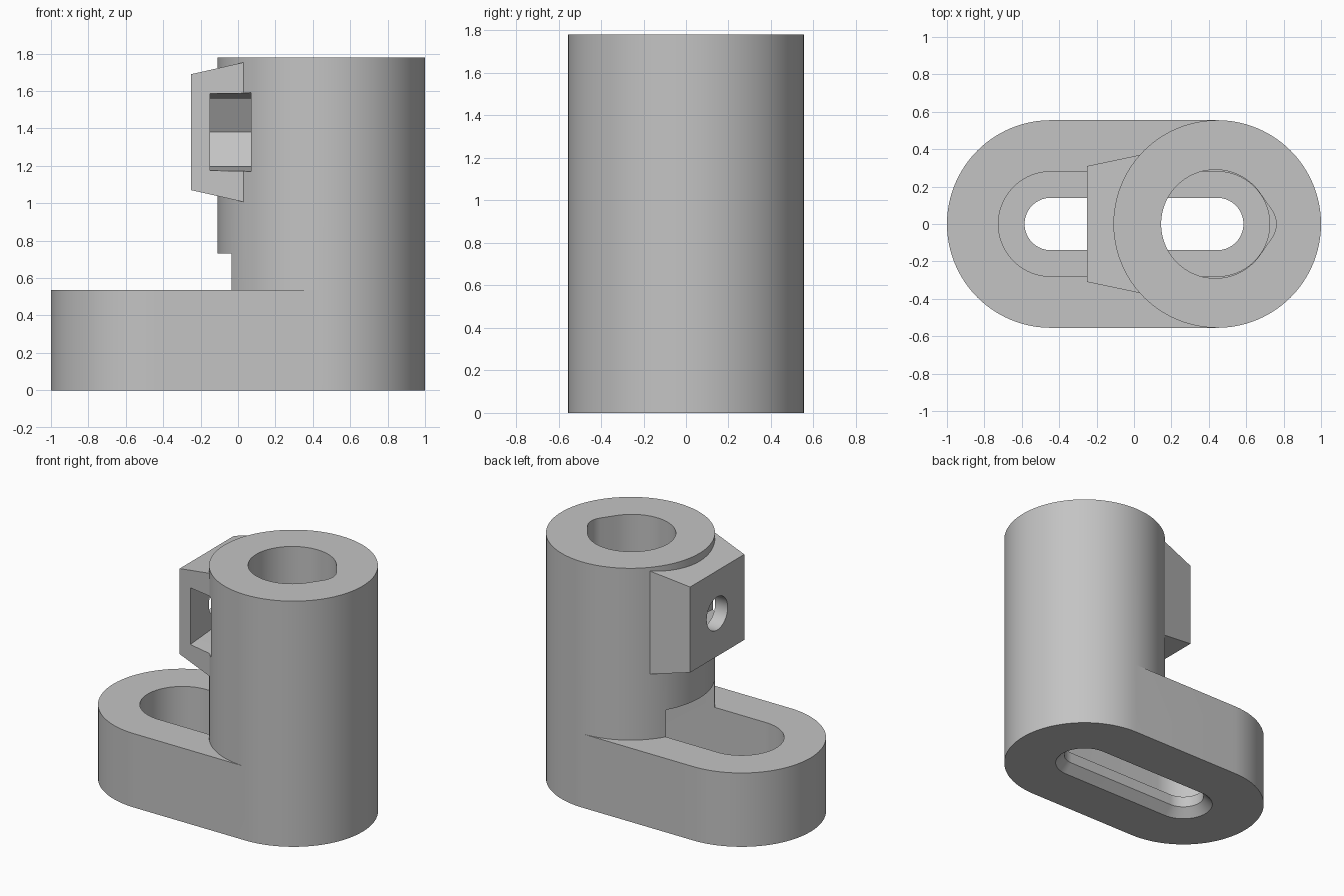
import bpy, bmesh
from math import cos, sin, pi, radians, acos

if "Cube" in bpy.data.objects:
    bpy.data.objects.remove(bpy.data.objects["Cube"], do_unlink=True)

grey = bpy.data.materials.new("plain grey")
grey.use_nodes = True
grey.diffuse_color = (0.55, 0.55, 0.55, 1)
grey.node_tree.nodes["Principled BSDF"].inputs["Base Color"].default_value = grey.diffuse_color

CX = 0.445      # offset of the two round ends
R = 0.555       # outer radius
STEPS = 48      # segments per half circle
NUT_Z = 1.38    # height of the clamp screw


def arc(cx, r, start, end, steps=STEPS):
    return [(cx + r * cos(start + (end - start) * i / steps),
             r * sin(start + (end - start) * i / steps)) for i in range(steps + 1)]


def stadium(r):
    return arc(CX, r, -pi / 2, pi / 2) + arc(-CX, r, pi / 2, 3 * pi / 2)


def circle(cx, r):
    return (arc(cx, r, -pi / 2, pi / 2) + arc(cx, r, pi / 2, 3 * pi / 2)[1:-1])


def at_z(outline, z):
    return [(x, y, z) for x, y in outline]


def at_x(outline, x):
    return [(x, y, z) for y, z in outline]


def loft(name, *rings):
    """Closed solid running through rings of equal length."""
    bm = bmesh.new()
    loops = [[bm.verts.new(p) for p in ring] for ring in rings]
    for a, b in zip(loops, loops[1:]):
        n = len(a)
        for i in range(n):
            bm.faces.new((a[i], a[(i + 1) % n], b[(i + 1) % n], b[i]))
    bm.faces.new(loops[0])
    bm.faces.new(loops[-1])
    bmesh.ops.recalc_face_normals(bm, faces=bm.faces)
    mesh = bpy.data.meshes.new(name)
    bm.to_mesh(mesh)
    bm.free()
    obj = bpy.data.objects.new(name, mesh)
    mesh.materials.append(grey)
    bpy.context.collection.objects.link(obj)
    return obj


def combine(target, tool, operation):
    mod = target.modifiers.new(tool.name, 'BOOLEAN')
    mod.object, mod.operation, mod.solver = tool, operation, 'EXACT'
    tool.hide_render = True
    bpy.context.view_layer.objects.active = target
    bpy.ops.object.modifier_apply(modifier=mod.name)
    bpy.data.objects.remove(tool, do_unlink=True)


# Solid parts: slotted foot, upright tube and tapered clamp boss
body = loft("slotted_clamp_bracket", at_z(stadium(R), 0), at_z(stadium(R), 0.535))
tower = loft("tower", at_z(circle(CX, R), 0), at_z(circle(CX, R), 1.78))


def boss_ring(x):
    y, z = 0.31 + 0.21 * (x + 0.25), 0.31 + 0.225 * (x + 0.25)
    return at_x([(-y, NUT_Z - z), (y, NUT_Z - z), (y, NUT_Z + z), (-y, NUT_Z + z)], x)


boss = loft("clamp_boss", boss_ring(-0.25), boss_ring(0.1))
combine(body, tower, 'UNION')
combine(body, boss, 'UNION')

# Long slot: flared mouth underneath, narrow neck, wide channel into the tower
mouth = loft("slot_mouth", at_z(stadium(0.22), -0.02), at_z(stadium(0.14), 0.06),
             at_z(stadium(0.14), 0.3))
channel = loft("slot_channel", at_z(stadium(0.28), 0.14), at_z(stadium(0.28), 0.73))

# Bore with a relief bulge on the outer side
big, small, bx, sx = 0.29, 0.13, 0.435, 0.63
tangent = acos((big - small) / (sx - bx))
bore_outline = arc(sx, small, -tangent, tangent, 16) + arc(bx, big, tangent, 2 * pi - tangent, 72)
bore = loft("bore", at_z(bore_outline, 0.6), at_z(bore_outline, 1.9))

# Hexagonal nut pocket opening to the front, flaring towards its mouth
half = 0.18
pocket_outline = [(0.208, NUT_Z), (0.104, NUT_Z + half), (0, NUT_Z + half),
                  (-0.6, NUT_Z + 0.226), (-0.6, NUT_Z - 0.226),
                  (0, NUT_Z - half), (0.104, NUT_Z - half)]
pocket = loft("nut_pocket", at_x(pocket_outline, -0.15), at_x(pocket_outline, 0.07))

# Screw hole through the boss into the bore
hole_outline = [(y, z + NUT_Z) for y, z in circle(0, 0.12)]
screw_hole = loft("screw_hole", at_x(hole_outline, -0.4), at_x(hole_outline, 0.4))

for cutter in (channel, mouth, bore, pocket, screw_hole):
    combine(body, cutter, 'DIFFERENCE')

bpy.ops.object.select_all(action='DESELECT')
body.select_set(True)
bpy.context.view_layer.objects.active = body
bpy.ops.object.shade_smooth_by_angle(angle=radians(20))
